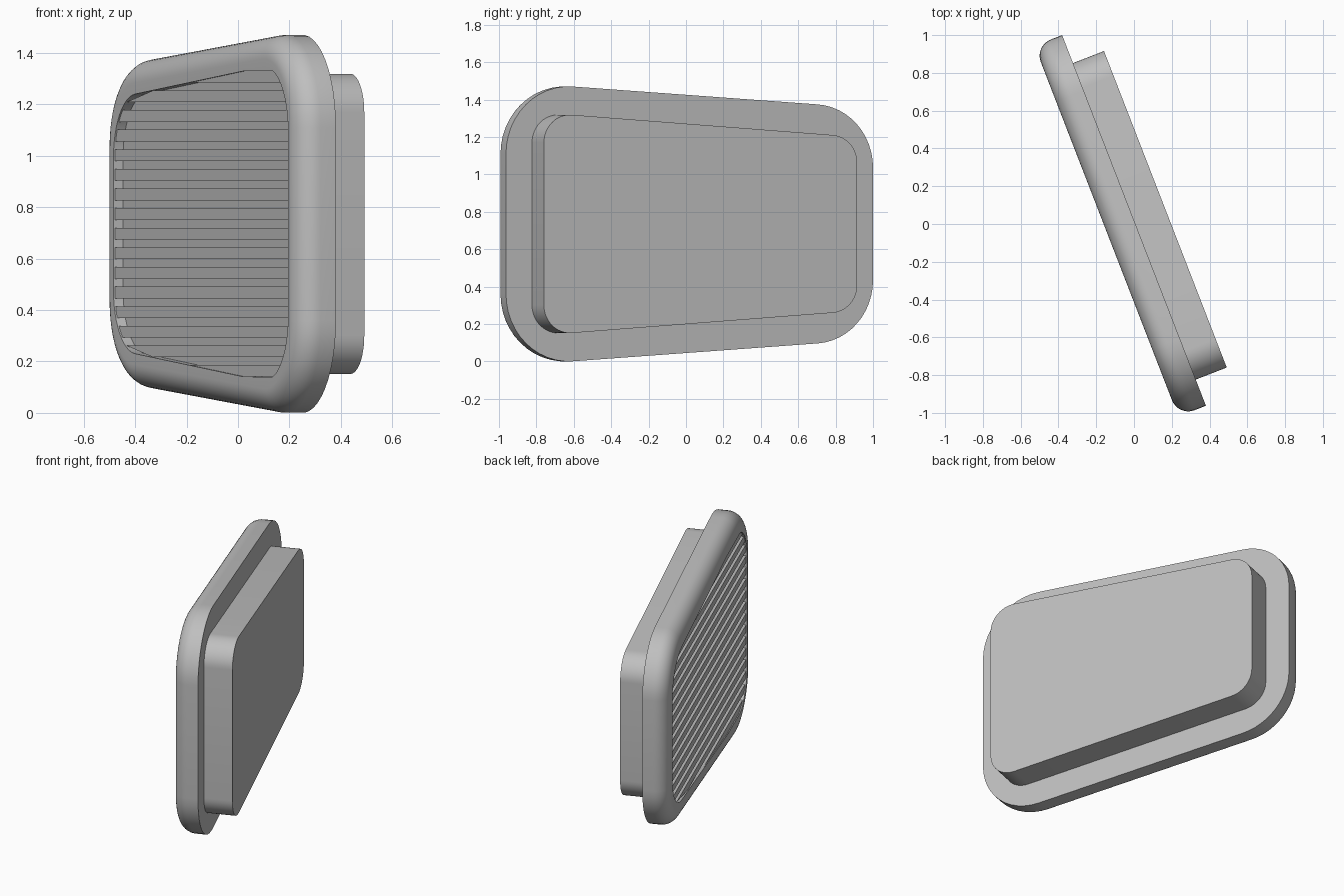
import bpy, bmesh, math
from mathutils import Vector

if "Cube" in bpy.data.objects:
    bpy.data.objects.remove(bpy.data.objects["Cube"])

TURN = math.radians(21.2)
U = Vector((-math.sin(TURN), math.cos(TURN), 0))   # along the panel
N = Vector((math.cos(TURN), math.sin(TURN), 0))    # out of its back
MID_Z = 0.735
KINK = -0.44                                       # where the grille top flattens

grey = bpy.data.materials.new("grey_plastic")
grey.diffuse_color = (0.52, 0.52, 0.52, 1)
grey.use_nodes = True
grey.node_tree.nodes["Principled BSDF"].inputs["Base Color"].default_value = grey.diffuse_color


def place(u, z, n):
    return U * u + N * n + Vector((0, 0, MID_Z + z))


def outline(u0, u1, ref_u, ref_h, slope, r0, r1, inset=0.0, limit=9.0, steps=12):
    """Rounded, tapering outline, mirrored top to bottom."""
    k = math.sqrt(1 + slope * slope)
    line = lambda u: ref_h + slope * (u - ref_u)
    tilt = math.atan2(1, -slope)
    top = []

    def arc(cu, r, a, b):
        cz = line(cu) - r * k
        for i in range(steps + 1):
            t = a + (b - a) * i / steps
            top.append((cu + (r - inset) * math.cos(t), cz + (r - inset) * math.sin(t)))

    arc(u1 - r1, r1, 0, tilt)
    top.append((KINK, line(KINK) - inset * k))
    arc(u0 + r0, r0, tilt, math.pi)
    top = [(u, min(z, limit)) for u, z in top]
    return top + [(u, -z) for u, z in reversed(top)]


def finish(name, bm):
    bmesh.ops.recalc_face_normals(bm, faces=bm.faces)
    me = bpy.data.meshes.new(name)
    bm.to_mesh(me)
    bm.free()
    me.materials.append(grey)
    ob = bpy.data.objects.new(name, me)
    bpy.context.collection.objects.link(ob)
    bpy.ops.object.select_all(action='DESELECT')
    ob.select_set(True)
    bpy.context.view_layer.objects.active = ob
    bpy.ops.object.shade_smooth_by_angle(angle=math.radians(30))
    return ob


def loft(bm, rings):
    """Join (outline, depth) rings and cap both ends."""
    loops = [[bm.verts.new(place(u, z, n)) for u, z in pts] for pts, n in rings]
    for a, b in zip(loops, loops[1:]):
        for i in range(len(a)):
            j = (i + 1) % len(a)
            bm.faces.new((a[i], a[j], b[j], b[i]))
    bm.faces.new(loops[0])
    bm.faces.new(loops[-1])


# Frame: flat back, rounded front rim, shallow recess for the grille
BACK, FRONT, FLOOR, FILLET = 0.007, -0.15, -0.11, 0.093
frame_shape = lambda d: outline(-1.035, 1.07, -0.66, 0.735, -0.068, 0.36, 0.34, d)
opening = outline(-0.925, 0.953, KINK, 0.594, -0.077, 0.25, 0.25, limit=0.595)
rings = [(frame_shape(0), BACK)]
for i in range(11):
    t = math.pi / 2 * i / 10
    rings.append((frame_shape(FILLET * (1 - math.cos(t))),
                  FRONT + FILLET * (1 - math.sin(t))))
rings += [(opening, FRONT), (opening, FLOOR)]
bm = bmesh.new()
loft(bm, rings)
finish("frame", bm)

# Housing box behind the frame
box = outline(-0.886, 0.911, -0.736, 0.584, -0.0722, 0.15, 0.15)
bm = bmesh.new()
loft(bm, [(box, -0.02), (box, 0.183)])
finish("rear_housing", bm)


def span(z):
    """Ends of the grille opening at a height."""
    hits = []
    for (ua, za), (ub, zb) in zip(opening, opening[1:] + opening[:1]):
        if (za - z) * (zb - z) <= 0 and za != zb:
            hits.append(ua + (ub - ua) * (z - za) / (zb - za))
    return min(hits) - 0.003, max(hits) + 0.003


# Horizontal grille slats with narrow slots between them
PITCH, SLOT = 0.0763, 0.031
bm = bmesh.new()
for k in range(-8, 8):
    low = k * PITCH + SLOT / 2
    high = min((k + 1) * PITCH - SLOT / 2, 0.594)
    low = max(low, -0.594)
    a0, a1 = span(low)
    b0, b1 = span(high)
    quad = [(a0, low), (a1, low), (b1, high), (b0, high)]
    loft(bm, [(quad, FLOOR + 0.01), (quad, FRONT + 0.006)])
finish("grille_slats", bm)
